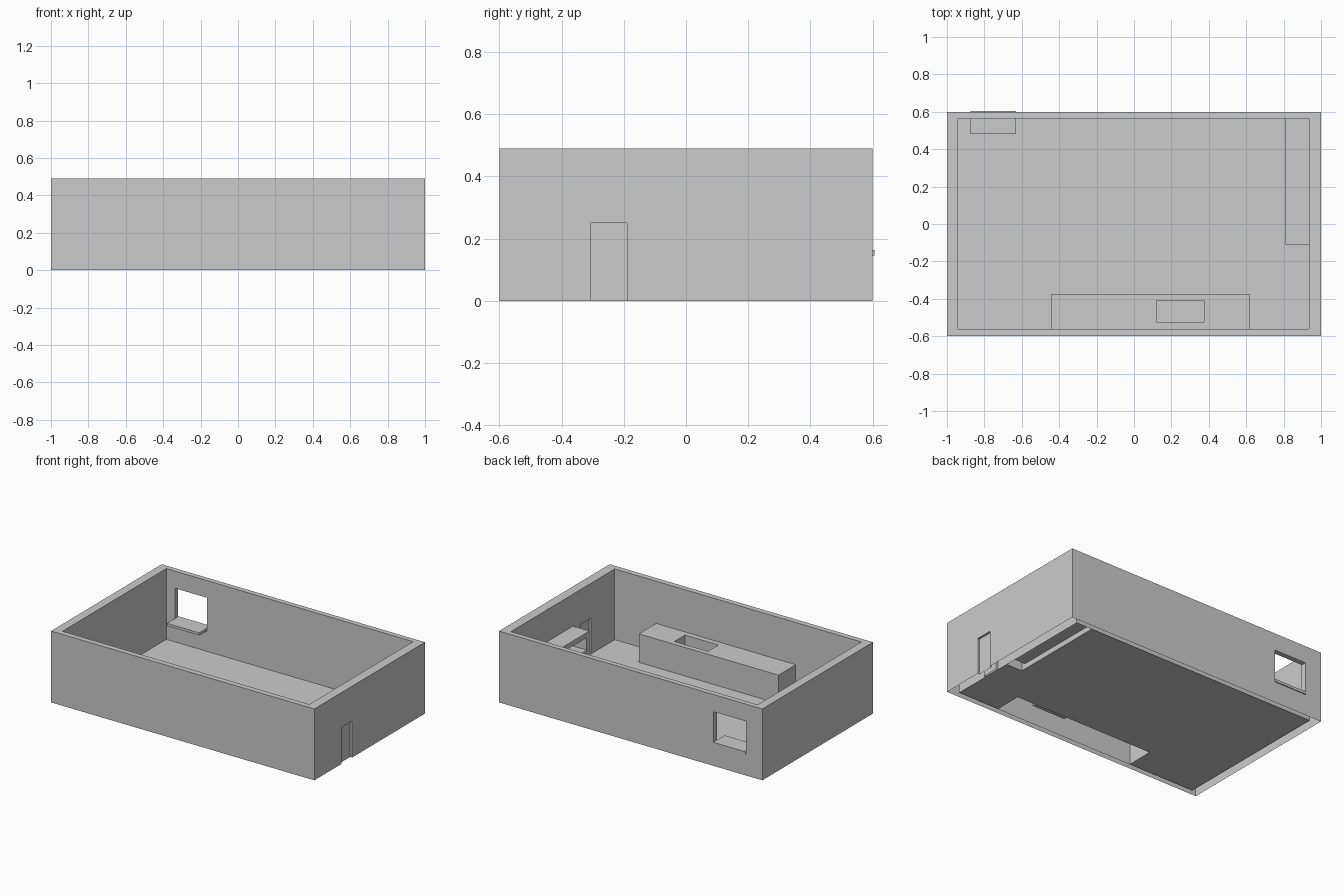
import bpy, bmesh

if "Cube" in bpy.data.objects:
    bpy.data.objects.remove(bpy.data.objects["Cube"])


def rect(bm, axis, at, u, v, sign, holes=()):
    """Flat sheet across an axis, split into cells around rectangular holes (u0, u1, v0, v1)."""
    us = sorted(set(u) | {c for h in holes for c in h[:2]})
    vs = sorted(set(v) | {c for h in holes for c in h[2:]})
    for a, b in zip(us, us[1:]):
        for c, d in zip(vs, vs[1:]):
            mu, mv = (a + b) / 2, (c + d) / 2
            if any(h[0] < mu < h[1] and h[2] < mv < h[3] for h in holes):
                continue
            pts = []
            for p in ((a, c), (b, c), (b, d), (a, d)):
                q = list(p)
                q.insert(axis, at)
                pts.append(bm.verts.new(q))
            # for the y axis the (x, z) winding faces -y
            if (sign > 0) == (axis == 1):
                pts.reverse()
            bm.faces.new(pts)


def tube(bm, axis, a, u, v, sign=-1, skip=""):
    """Four sides of a box along an axis; sign -1 faces inward. skip: u0 u1 v0 v1."""
    others = [i for i in range(3) if i != axis]
    for k, (ax, lim, other, olim) in enumerate(((others[0], u, others[1], v), (others[1], v, others[0], u))):
        span = sorted([(axis, a), (other, olim)])
        for end, s in ((0, -1), (1, 1)):
            if "uv"[k] + str(end) not in skip:
                rect(bm, ax, lim[end], span[0][1], span[1][1], s * sign)


def finish(bm, name):
    bmesh.ops.remove_doubles(bm, verts=bm.verts, dist=1e-4)
    me = bpy.data.meshes.new(name)
    bm.to_mesh(me)
    bm.free()
    ob = bpy.data.objects.new(name, me)
    bpy.context.collection.objects.link(ob)


H = 0.49
OX, OY = (-1, 1), (-0.6, 0.6)             # outside of the walls
IX, IY = (-0.94, 0.935), (-0.562, 0.565)  # inside of the walls
FLOOR = 0.004
door = (-0.305, -0.19, 0, 0.25)
window = (-0.875, -0.63, 0.145, 0.372)
CX, CY, CH = (-0.44, 0.62), (IY[0], -0.375), 0.2      # sink counter
BX, BY, BH = (0.81, IX[1]), (-0.11, IY[1]), 0.27      # shelf unit
Z = (0, H)

# hollow walls, open underneath, with a window opening and door recesses
bm = bmesh.new()
for (xs, ys, s) in ((OX, OY, 1), (IX, IY, -1)):
    rect(bm, 0, xs[0], ys, Z, -s)
    rect(bm, 0, xs[1], ys, Z, s, [door])
    rect(bm, 1, ys[0], xs, Z, -s)
    rect(bm, 1, ys[1], xs, Z, s, [window])
rect(bm, 2, H, OX, OY, 1, [IX + IY])
tube(bm, 1, (IY[1], OY[1]), window[:2], window[2:])
finish(bm, "walls")

# door panel set back from both wall faces
bm = bmesh.new()
for face, back, s in ((OX[1], OX[1] - 0.015, 1), (IX[1], IX[1] + 0.015, -1)):
    rect(bm, 0, back, door[:2], door[2:], s)
    tube(bm, 0, (min(face, back), max(face, back)), door[:2], door[2:], skip="v0")
finish(bm, "door")

# floor, left open below the built-in furniture
bm = bmesh.new()
rect(bm, 2, FLOOR, IX, IY, 1, [CX + CY, BX + BY])
finish(bm, "floor")

# counter shell with a sunken basin
bm = bmesh.new()
basin = (0.12, 0.375, -0.525, -0.41)
rect(bm, 2, CH, CX, CY, 1, [basin])
tube(bm, 2, (FLOOR, CH), CX, CY, 1, skip="v0")
tube(bm, 2, (0.1, CH), basin[:2], basin[2:])
rect(bm, 2, 0.1, basin[:2], basin[2:], 1)
finish(bm, "counter")

# shelf unit with two open compartments facing the room
bm = bmesh.new()
ny = (BY[0] + 0.03, BY[1] - 0.03)
niches = [ny + (0.04, 0.13), ny + (0.15, 0.235)]
rect(bm, 0, BX[0], BY, (FLOOR, BH), -1, niches)
rect(bm, 1, BY[0], BX, (FLOOR, BH), -1)
rect(bm, 2, BH, BX, BY, 1)
for n in niches:
    tube(bm, 0, (BX[0], BX[1] - 0.01), n[:2], n[2:])
    rect(bm, 0, BX[1] - 0.01, n[:2], n[2:], -1)
finish(bm, "shelf_unit")

# window sill board
bm = bmesh.new()
sy, sz = (0.48, 0.605), (0.146, 0.164)
tube(bm, 1, sy, window[:2], sz, 1)
rect(bm, 1, sy[0], window[:2], sz, -1)
rect(bm, 1, sy[1], window[:2], sz, 1)
finish(bm, "window_sill")
